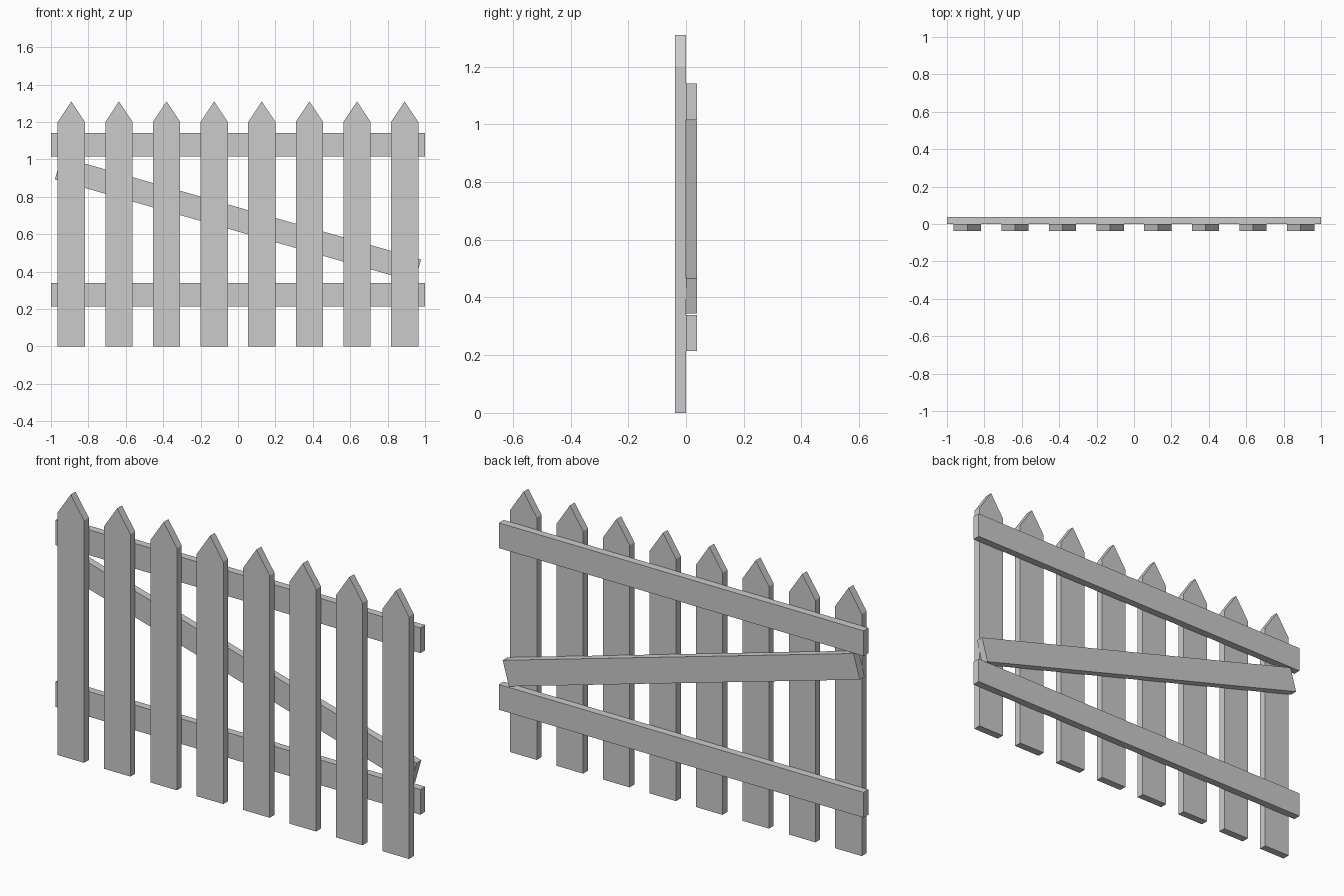
import bpy, bmesh, math

if "Cube" in bpy.data.objects:
    bpy.data.objects.remove(bpy.data.objects["Cube"])

T = 0.0375  # board thickness


def board(name, profile, y0):
    """Extrude an x-z outline from y0 backwards by one board thickness."""
    bm = bmesh.new()
    face = bm.faces.new([bm.verts.new((x, y0, z)) for x, z in profile])
    ext = bmesh.ops.extrude_face_region(bm, geom=[face])
    verts = [g for g in ext["geom"] if isinstance(g, bmesh.types.BMVert)]
    bmesh.ops.translate(bm, verts=verts, vec=(0, T, 0))
    bmesh.ops.recalc_face_normals(bm, faces=bm.faces)
    mesh = bpy.data.meshes.new(name)
    bm.to_mesh(mesh)
    bm.free()
    obj = bpy.data.objects.new(name, mesh)
    bpy.context.collection.objects.link(obj)
    return obj


# Pointed pickets along the front
W = 0.073
picket = [(-W, 0), (W, 0), (W, 1.2), (0, 1.31), (-W, 1.2)]
for i in range(8):
    board(f"picket_{i + 1}", picket, -T).location.x = -0.891 + i * 1.782 / 7

# Two rails and a diagonal brace behind the pickets
H = 0.0625
plank = [(-1, -H), (1, -H), (1, H), (-1, H)]
for name, z, angle in (("lower_rail", 0.277, 0),
                       ("upper_rail", 1.078, 0),
                       ("diagonal_brace", 0.679, 15.9)):
    obj = board(name, plank, 0)
    obj.location.z = z
    obj.rotation_euler.y = math.radians(angle)
